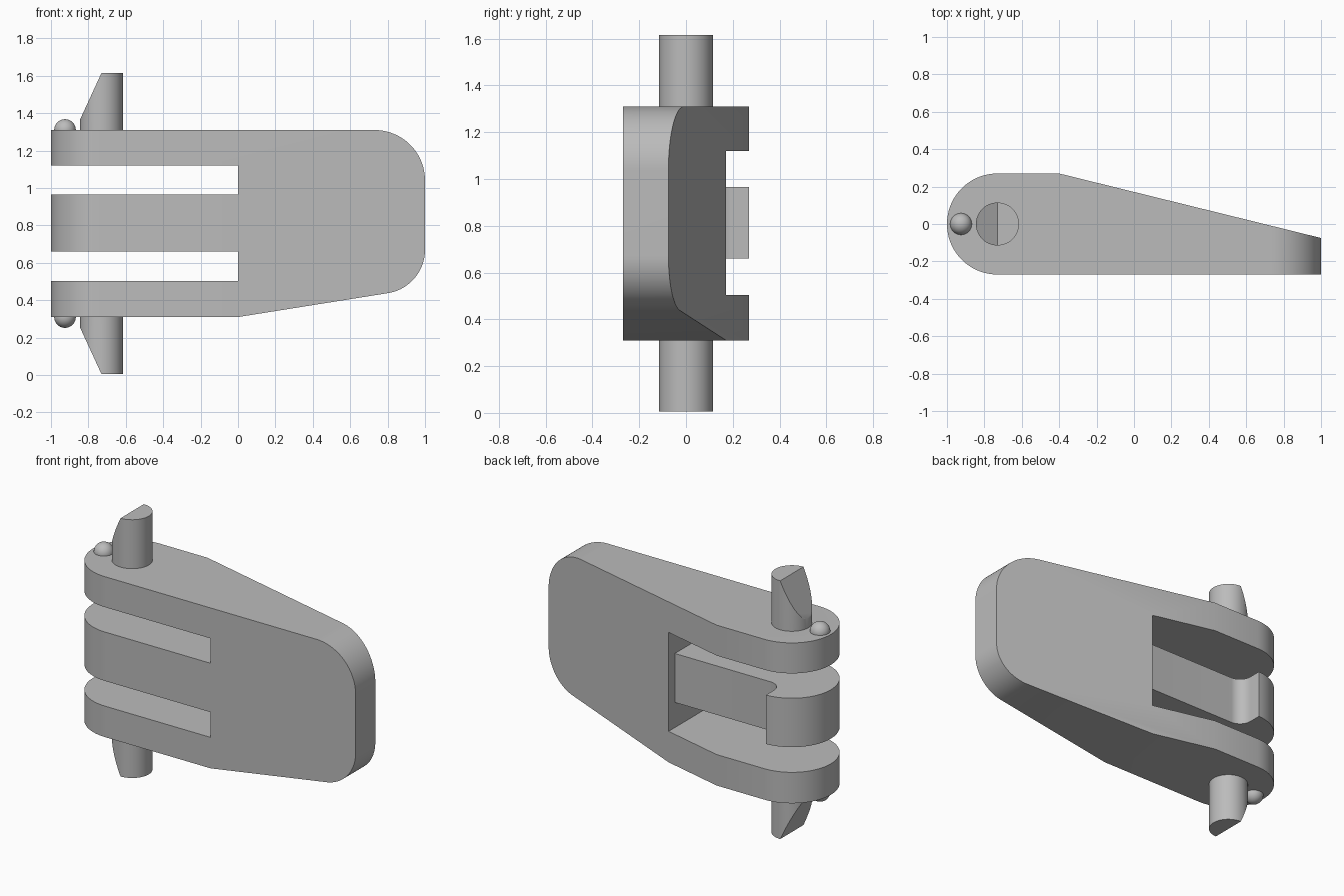
import bpy, bmesh, math
from mathutils import Vector

if "Cube" in bpy.data.objects:
    bpy.data.objects.remove(bpy.data.objects["Cube"])

grey = bpy.data.materials.new("plain grey")
grey.diffuse_color = (0.5, 0.5, 0.5, 1)
grey.use_nodes = True
grey.node_tree.nodes["Principled BSDF"].inputs["Base Color"].default_value = grey.diffuse_color


def arc(cx, cy, r, a0, a1, n=24):
    return [(cx + r * math.cos(math.radians(a0 + (a1 - a0) * i / n)),
             cy + r * math.sin(math.radians(a0 + (a1 - a0) * i / n))) for i in range(n + 1)]


def finish(name, bm):
    bmesh.ops.recalc_face_normals(bm, faces=bm.faces)
    me = bpy.data.meshes.new(name)
    bm.to_mesh(me)
    bm.free()
    me.materials.append(grey)
    ob = bpy.data.objects.new(name, me)
    bpy.context.collection.objects.link(ob)
    return ob


def prism(name, pts, lo, hi, axis):
    """Extrude a 2D profile along z (plan profile) or y (front profile)."""
    def place(p, h):
        return (p[0], p[1], h) if axis == 'z' else (p[0], h, p[1])
    bm = bmesh.new()
    f = bm.faces.new([bm.verts.new(place(p, lo)) for p in pts])
    ext = bmesh.ops.extrude_face_region(bm, geom=[f])
    move = Vector(place((0, 0), hi - lo))
    bmesh.ops.translate(bm, vec=move, verts=[v for v in ext['geom'] if isinstance(v, bmesh.types.BMVert)])
    return finish(name, bm)


def select(ob):
    bpy.ops.object.select_all(action='DESELECT')
    ob.select_set(True)
    bpy.context.view_layer.objects.active = ob


def boolean(ob, cutter, op):
    select(ob)
    m = ob.modifiers.new("cut", 'BOOLEAN')
    m.operation, m.solver, m.object = op, 'EXACT', cutter
    bpy.ops.object.modifier_apply(modifier=m.name)
    bpy.data.objects.remove(cutter)


def smooth(ob):
    select(ob)
    bpy.ops.object.shade_smooth_by_angle(angle=math.radians(25))


# Hinge leaf: tapered plan profile crossed with the slotted front outline
plan = arc(-0.73, 0, 0.27, 90, 270, 48) + [(1, -0.27), (1, -0.075), (-0.4, 0.27)]
front = ([(-1.1, 0.31), (0, 0.31)]
         + arc(0.765, 0.67, 0.235, -81, 0)
         + arc(0.73, 1.04, 0.27, 0, 90)
         + [(-1.1, 1.31),
            (-1.1, 1.12), (0, 1.12), (0, 0.965), (-1.1, 0.965),
            (-1.1, 0.66), (0, 0.66), (0, 0.503), (-1.1, 0.503)])
leaf = prism("hinge_leaf", plan, 0.2, 1.4, 'z')
boolean(leaf, prism("outline", front, -0.5, 0.5, 'y'), 'INTERSECT')

# Recess behind the middle tongue, with a rounded inner corner
recess = [(0, 0.4), (0, 0.11)] + arc(-0.66, 0.19, 0.08, 270, 180, 12) + [(-0.74, 0.4)]
boolean(leaf, prism("recess", recess, 0.6, 1.02, 'z'), 'DIFFERENCE')
smooth(leaf)

# Pins with slanted tips, and locating balls, on both ends
MID = 0.81
for side, s in (("top", 1), ("bottom", -1)):
    bm = bmesh.new()
    bmesh.ops.create_cone(bm, cap_ends=True, segments=48, radius1=0.115, radius2=0.115, depth=0.36)
    bmesh.ops.translate(bm, vec=(-0.73, 0, MID + s * 0.625), verts=bm.verts)
    cut = bmesh.ops.bisect_plane(bm, geom=bm.verts[:] + bm.edges[:] + bm.faces[:],
                                 plane_co=(-0.73, 0, MID + s * 0.805),
                                 plane_no=(-0.25, 0, s * 0.115), clear_outer=True)
    bmesh.ops.holes_fill(bm, edges=[e for e in bm.edges if e.is_boundary])
    smooth(finish(side + "_pin", bm))

    bm = bmesh.new()
    bmesh.ops.create_uvsphere(bm, u_segments=32, v_segments=16, radius=0.058)
    bmesh.ops.translate(bm, vec=(-0.925, 0, MID + s * 0.5), verts=bm.verts)
    smooth(finish(side + "_ball", bm))
